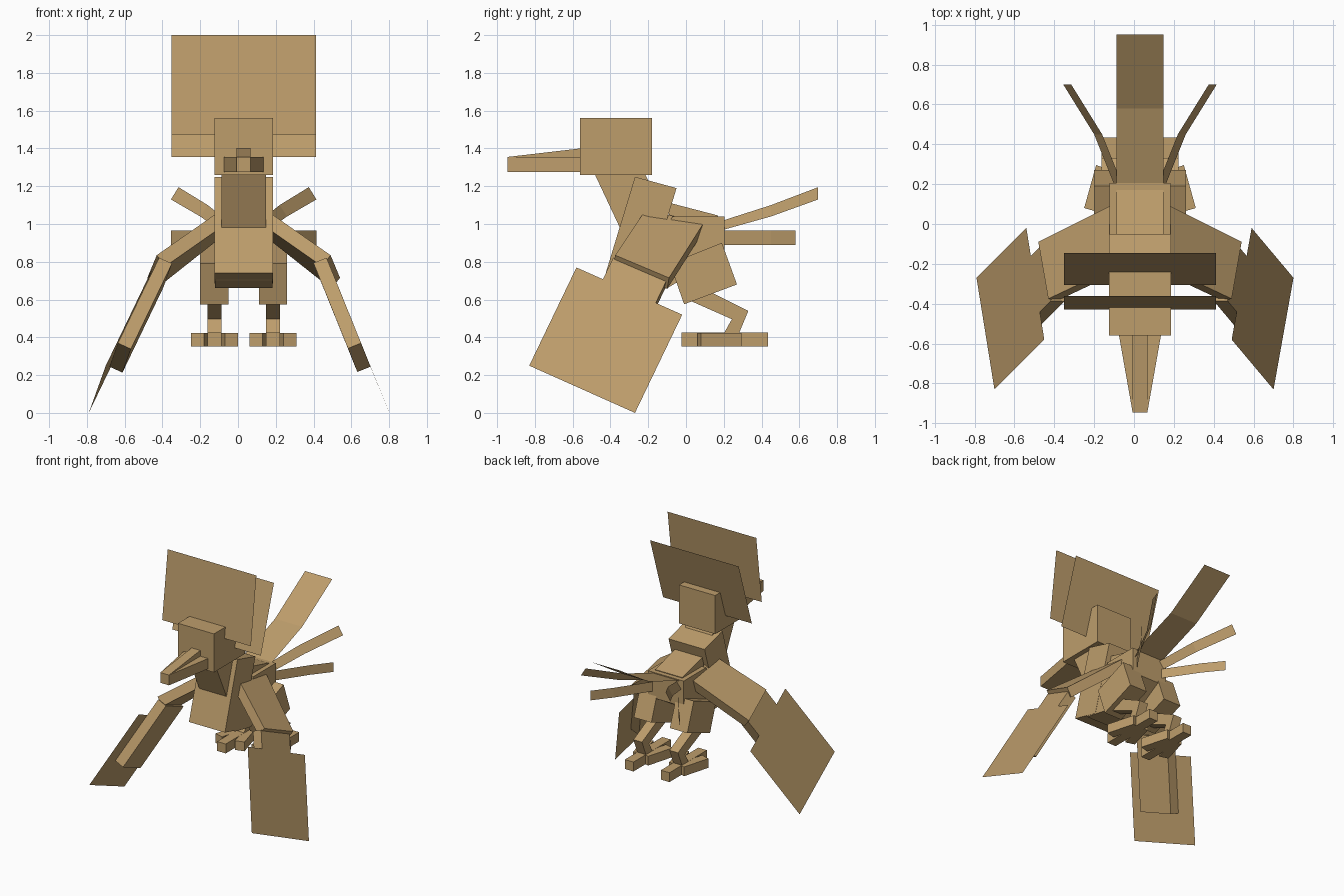
import bpy, bmesh
from mathutils import Vector

if "Cube" in bpy.data.objects:
    bpy.data.objects.remove(bpy.data.objects["Cube"])

TAN = (0.51, 0.337, 0.148, 1)
mat = bpy.data.materials.new("tan")
mat.use_nodes = True
mat.diffuse_color = TAN
bsdf = next(n for n in mat.node_tree.nodes if n.type == 'BSDF_PRINCIPLED')
bsdf.inputs["Base Color"].default_value = TAN
bsdf.inputs["Roughness"].default_value = 0.9

MID = 0.03  # x of the body's centre line


def finish(name, bm):
    mesh = bpy.data.meshes.new(name)
    bm.to_mesh(mesh)
    bm.free()
    mesh.materials.append(mat)
    obj = bpy.data.objects.new(name, mesh)
    bpy.context.collection.objects.link(obj)


def prism(name, outline, sweep):
    """Solid made by sweeping a flat outline along a vector."""
    bm = bmesh.new()
    face = bm.faces.new([bm.verts.new(p) for p in outline])
    res = bmesh.ops.extrude_face_region(bm, geom=[face], use_keep_orig=True)
    top = [v for v in res["geom"] if isinstance(v, bmesh.types.BMVert)]
    bmesh.ops.translate(bm, verts=top, vec=sweep)
    bmesh.ops.recalc_face_normals(bm, faces=bm.faces)
    finish(name, bm)


def side_prism(name, yz, half, centre=MID):
    """Solid with a side profile, spanning centre +- half in x."""
    prism(name, [(centre - half, y, z) for y, z in yz], (2 * half, 0, 0))


def ribbon(name, left, right):
    """Paper-thin strip between two edge lines."""
    bm = bmesh.new()
    a = [bm.verts.new(p) for p in left]
    b = [bm.verts.new(p) for p in right]
    for i in range(len(a) - 1):
        bm.faces.new((a[i], a[i + 1], b[i + 1], b[i]))
    finish(name, bm)


def rect(y0, y1, z0, z1):
    return [(y0, z0), (y1, z0), (y1, z1), (y0, z1)]


# Head, neck and body
side_prism("head", rect(-0.56, -0.18, 1.26, 1.56), 0.155)
side_prism("neck", [(-0.5, 1.3), (-0.28, 1.4), (-0.13, 1.08), (-0.35, 0.98)], 0.117)
side_prism("chest", [(-0.27, 1.25), (-0.05, 1.19), (-0.205, 0.685), (-0.425, 0.74)], 0.155)
side_prism("rump", [(-0.07, 1.04), (0.205, 1.04), (0.205, 0.84),
                    (-0.1, 0.66), (-0.3, 0.7)], 0.153)
side_prism("back", [(-0.08, 1.11), (0.17, 1.045), (0.15, 0.95), (-0.1, 1.0)], 0.117)

# Beak: tapered lower part with a narrow ridge on top
prism("beak", [(MID - 0.105, -0.56, 1.275), (MID + 0.105, -0.56, 1.275),
               (MID + 0.037, -0.945, 1.275), (MID - 0.037, -0.945, 1.275)], (0, 0, 0.08))
side_prism("beak_ridge", [(-0.56, 1.3), (-0.56, 1.4), (-0.945, 1.355), (-0.945, 1.3)], 0.037)


# Paper-thin crest plates and middle tail feather
def sheet(name, yz, half):
    ribbon(name, [(MID - half, y, z) for y, z in yz], [(MID + half, y, z) for y, z in yz])


sheet("front_crest", [(-0.43, 1.475), (-0.362, 2.0)], 0.382)
sheet("rear_crest", [(-0.307, 1.355), (-0.146, 1.86)], 0.382)
sheet("middle_tail_feather", [(0.17, 1.02), (0.58, 1.17), (0.95, 1.4)], 0.117)

for side, s in (("left", 1), ("right", -1)):
    def at(dx, y, z):
        return Vector((MID + s * dx, y, z))

    # Side tail feathers
    ribbon(side + "_upper_tail_feather",
           [at(0.09, 0.2, 1.02), at(0.19, 0.45, 1.1), at(0.345, 0.7, 1.195)],
           [at(0.13, 0.2, 0.97), at(0.23, 0.45, 1.04), at(0.385, 0.7, 1.13)])
    path = [(0.11, 0.2), (0.28, 0.45), (0.385, 0.58)]
    ribbon(side + "_lower_tail_feather",
           [at(x, y, 0.965) for x, y in path], [at(x, y, 0.89) for x, y in path])

    # Leg
    leg = MID + s * 0.155
    side_prism(side + "_thigh", [(-0.01, 0.575), (0.27, 0.68), (0.19, 0.9), (-0.085, 0.79)],
               0.075, leg)
    side_prism(side + "_upper_shin", [(0.03, 0.59), (0.13, 0.64), (0.33, 0.54), (0.245, 0.495)],
               0.037, leg)
    side_prism(side + "_lower_shin", [(0.33, 0.54), (0.245, 0.5), (0.2, 0.42), (0.28, 0.42)],
               0.037, leg)

    # Foot: one long toe and two splayed ones
    side_prism(side + "_long_toe", rect(-0.025, 0.435, 0.352, 0.425), 0.037, leg)
    for label, t in (("outer", 1), ("inner", -1)):
        splay = [(0.125, 0.08), (0.065, 0.295), (0, 0.275), (0.055, 0.06)]
        prism(f"{side}_{label}_toe", [at(0.155 + t * x, y, 0.352) for x, y in splay],
              (0, 0, 0.072))

    # Upper wing: slab from shoulder to elbow
    quad = [at(0.11, -0.21, 1.08), at(0.15, 0.09, 1.0),
            at(0.51, -0.09, 0.715), at(0.46, -0.375, 0.835)]
    normal = (quad[3] - quad[0]).cross(quad[1] - quad[0]).normalized()
    if normal.z > 0:
        normal.negate()
    prism(side + "_upper_wing", quad, normal * 0.075)

    # Lower wing: thin feather sheet with a forearm on its inner face
    if s > 0:
        top, rear, low = (0.49, -0.58, 0.77), (0.59, -0.02, 0.52), (0.7, -0.83, 0.25)
    else:
        top, rear, low = (-0.45, -0.58, 0.77), (-0.54, -0.02, 0.52), (-0.7, -0.83, 0.25)
    top = Vector(top)
    across, down = Vector(rear) - top, Vector(low) - top
    ribbon(side + "_wing_feathers", [top, top + down], [top + across, top + across + down])
    inward = across.cross(down).normalized() * s
    prism(side + "_forearm", [top + across * u + down * v for u, v in
                              ((0.25, -0.22), (0.75, -0.22), (0.75, 0.65), (0.25, 0.65))],
          inward * 0.075)
